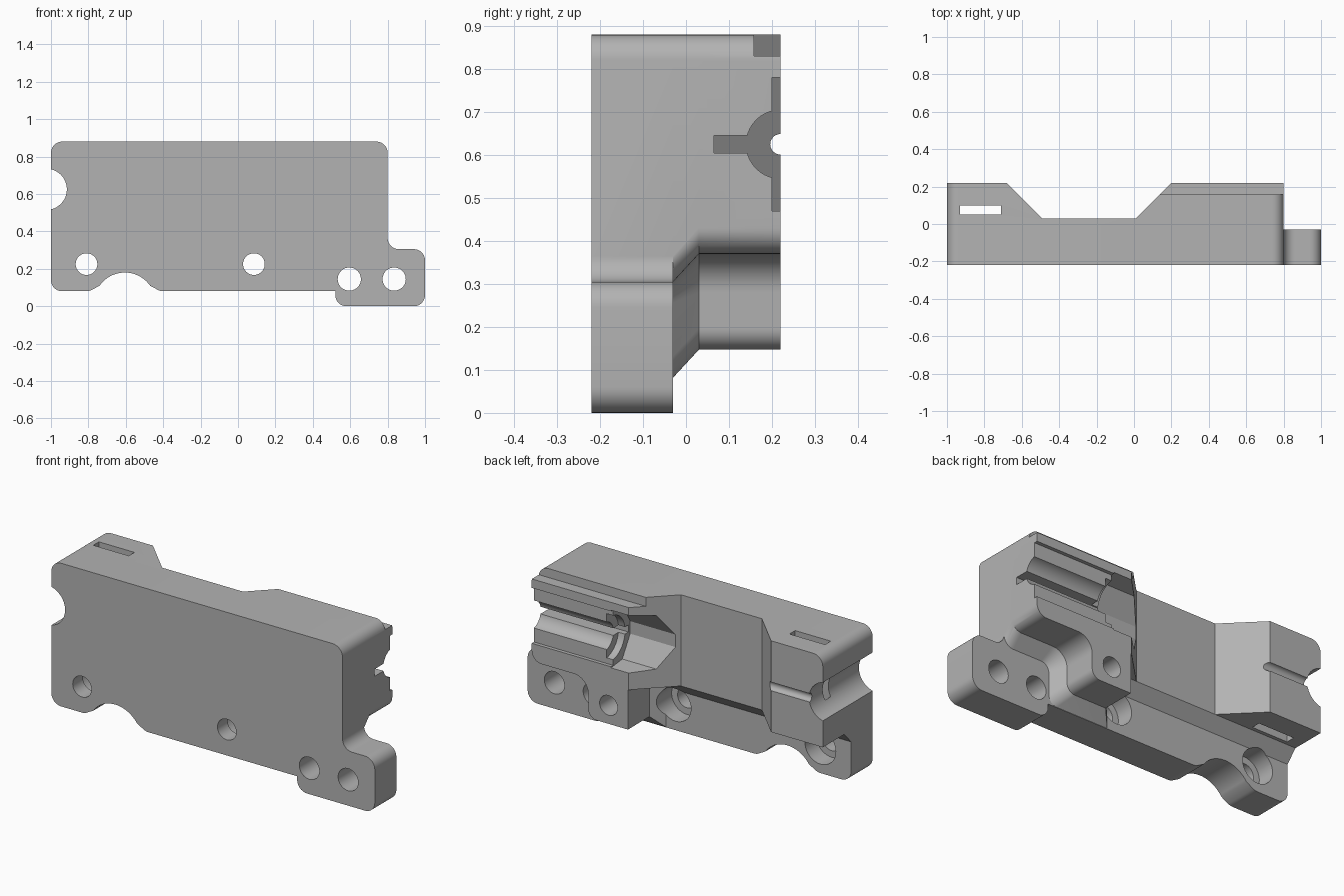
import bpy, bmesh, math
from mathutils import Vector

if "Cube" in bpy.data.objects:
    bpy.data.objects.remove(bpy.data.objects["Cube"])

grey = bpy.data.materials.new("plain grey")
grey.diffuse_color = (0.45, 0.45, 0.45, 1)
grey.use_nodes = True
grey.node_tree.nodes["Principled BSDF"].inputs["Base Color"].default_value = grey.diffuse_color


def rounded(points, seg=10):
    """Outline with an optional corner radius as third value of each point."""
    out, n = [], len(points)
    for i, p in enumerate(points):
        c = Vector(p[:2])
        r = p[2] if len(p) > 2 else 0
        if not r:
            out.append(c)
            continue
        a = (Vector(points[i - 1][:2]) - c).normalized()
        b = (Vector(points[(i + 1) % n][:2]) - c).normalized()
        half = a.angle(b) / 2
        t = r / math.tan(half)
        mid = c + (a + b).normalized() * (r / math.sin(half))
        u, v = c + a * t - mid, c + b * t - mid
        sweep = u.angle(v)
        for k in range(seg + 1):
            f = k / seg
            out.append(mid + (u * math.sin((1 - f) * sweep) + v * math.sin(f * sweep)) / math.sin(sweep))
    return out


def loft(name, rings, axis):
    """Solid through (position, outline) rings placed along an axis."""
    place = {"x": lambda p, d: (d, p[0], p[1]),
             "y": lambda p, d: (p[0], d, p[1]),
             "z": lambda p, d: (p[0], p[1], d)}[axis]
    bm = bmesh.new()
    loops = [[bm.verts.new(place(p, d)) for p in o] for d, o in rings]
    n = len(loops[0])
    for lo, hi in zip(loops, loops[1:]):
        for i in range(n):
            j = (i + 1) % n
            bm.faces.new((lo[i], lo[j], hi[j], hi[i]))
    bm.faces.new(loops[0][::-1])
    bm.faces.new(loops[-1])
    bmesh.ops.recalc_face_normals(bm, faces=bm.faces)
    me = bpy.data.meshes.new(name)
    bm.to_mesh(me)
    bm.free()
    me.materials.append(grey)
    ob = bpy.data.objects.new(name, me)
    bpy.context.collection.objects.link(ob)
    return ob


def prism(name, outline, lo, hi, axis):
    return loft(name, [(lo, outline), (hi, outline)], axis)


def circle(u, v, r, n=40):
    return [(u + r * math.cos(2 * math.pi * i / n), v + r * math.sin(2 * math.pi * i / n)) for i in range(n)]


def rect(u0, u1, v0, v1):
    return [(u0, v0), (u1, v0), (u1, v1), (u0, v1)]


def combine(target, tool, op):
    m = target.modifiers.new(tool.name, 'BOOLEAN')
    m.operation, m.solver, m.object = op, 'EXACT', tool
    bpy.context.view_layer.objects.active = target
    bpy.ops.object.modifier_apply(modifier=m.name)
    bpy.data.objects.remove(tool)


# Front plate with the arch in its lower edge and the lug at lower right
arch = [(-0.605 + 0.165 * math.cos(math.radians(a)), 0.015 + 0.165 * math.sin(math.radians(a)))
        for a in range(145, 34, -5)]
plate = rounded([(-1, 0.08, 0.06), (-0.795, 0.08, 0.06)] + arch +
                [(-0.415, 0.08, 0.06), (0.52, 0.08), (0.52, 0.0, 0.06), (1, 0, 0.06), (1, 0.305, 0.06),
                 (0.8, 0.305, 0.06), (0.8, 0.88, 0.06), (-1, 0.88, 0.06)])
body = prism("bracket_body", plate, -0.22, -0.03, "y")

# Thick rear block with a sloped foot and the lower boss
foot = rounded([(-1, 0.305), (0.145, 0.305), (0.145, 0.082), (0.515, 0.082, 0.05), (0.515, 0.305, 0.05),
                (0.8, 0.305, 0.06), (0.8, 0.88, 0.06), (-1, 0.88, 0.06)])
rear = rounded([(-1, 0.37), (0.205, 0.37), (0.205, 0.147), (0.45, 0.147, 0.05), (0.45, 0.37, 0.09),
                (0.8, 0.37, 0.06), (0.8, 0.88, 0.06), (-1, 0.88, 0.06)])
combine(body, loft("rear_block", [(-0.03, foot), (0.03, rear), (0.22, rear)], "y"), 'UNION')

# Funnel-shaped pocket profile behind the channel
pocket = [(0.3, 0.455), (0.12, 0.475), (0.05, 0.59), (0.05, 0.66), (0.12, 0.775), (0.3, 0.795)]

cutters = [
    # Wide tapered recess across the back
    prism("back_recess", [(-0.77, 0.31), (-0.49, 0.03), (0.01, 0.03), (0.29, 0.31)], -0.2, 1.2, "z"),
    # Rebate along the top rear edge
    prism("top_rebate", rect(0.158, 0.4, 0.83, 1), 0.05, 1.1, "x"),
    # Channel: shallow flat, half-round seat and narrow slot
    prism("shallow_channel", rect(0.2, 0.4, 0.47, 0.78), 0.05, 1.1, "x"),
    prism("round_channel", circle(0.22, 0.625, 0.08), 0.05, 1.1, "x"),
    prism("narrow_slot", rect(0.065, 0.3, 0.605, 0.645), 0.0, 1.1, "x"),
    prism("inner_pocket", pocket, -0.1, 0.31, "x"),
    prism("seat_ring", circle(0.22, 0.625, 0.125), 0.28, 0.35, "x"),
    # Thin groove at the left end
    prism("wire_groove", circle(0.22, 0.625, 0.024, 24), -1.2, -0.4, "x"),
    # Slot down through the left block
    prism("strap_slot", rect(-0.93, -0.71, 0.05, 0.10), 0.2, 1.2, "z"),
    # Round notch in the left edge
    prism("edge_notch", circle(-1.025, 0.625, 0.11, 48), -0.5, 0.5, "y"),
    # Blind hole in the boss
    prism("boss_hole", circle(0.325, 0.25, 0.055), 0.0, 0.5, "y"),
]
# Through holes, the first two with counterbores
for i, (x, z, r) in enumerate([(-0.81, 0.225, 0.058), (0.085, 0.225, 0.058),
                               (0.595, 0.145, 0.062), (0.835, 0.145, 0.062)]):
    cutters.append(prism("through_hole_%d" % i, circle(x, z, r), -0.5, 0.02, "y"))
    if i < 2:
        cutters.append(prism("counterbore_%d" % i, circle(x, z, 0.095), -0.13, 0.02, "y"))
for c in cutters:
    combine(body, c, 'DIFFERENCE')

bpy.ops.object.select_all(action='DESELECT')
body.select_set(True)
bpy.context.view_layer.objects.active = body
bpy.ops.object.shade_smooth_by_angle(angle=math.radians(30))
